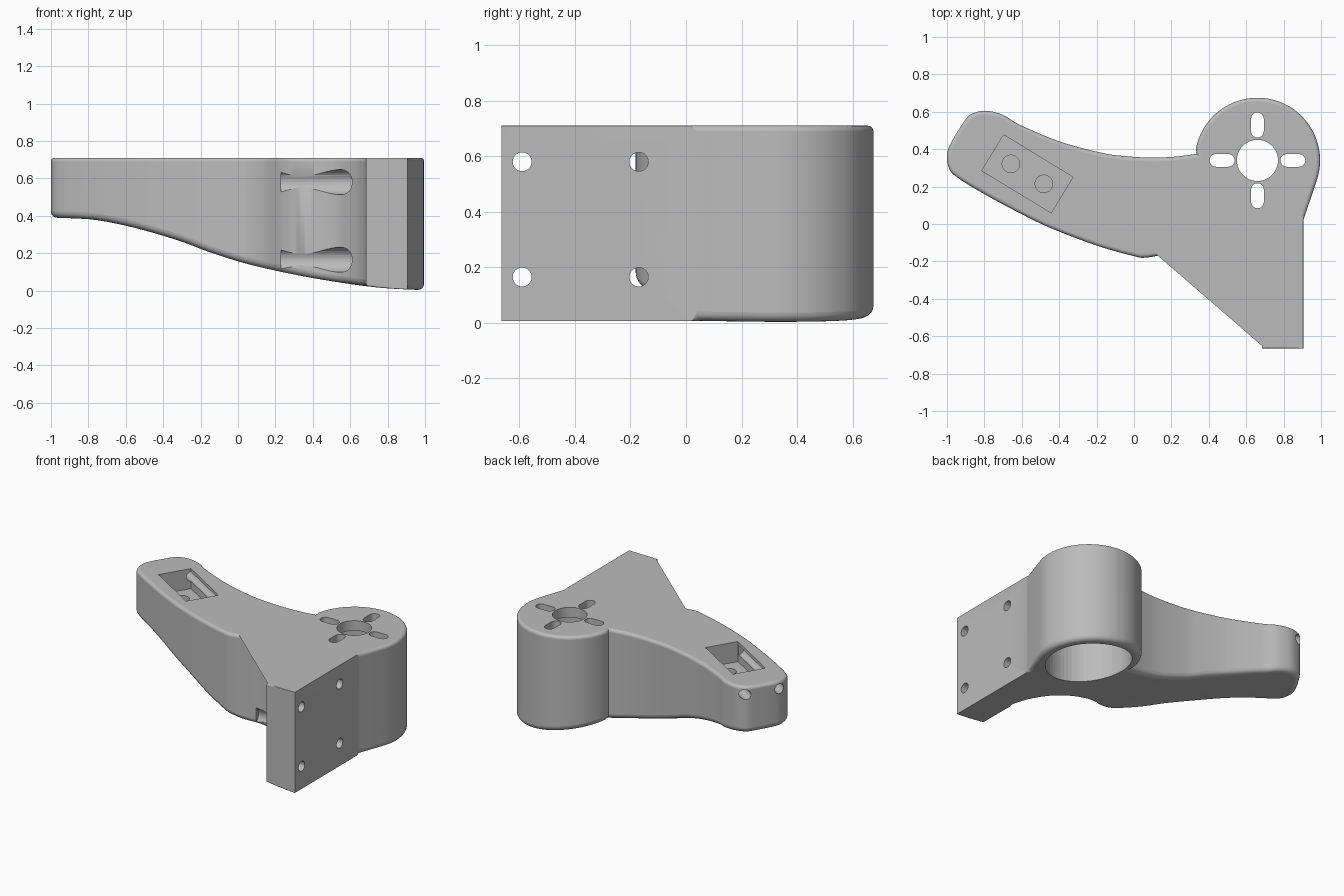
import bpy, bmesh
from math import sin, cos, pi, radians
from mathutils import Vector, Matrix

if "Cube" in bpy.data.objects:
    bpy.data.objects.remove(bpy.data.objects["Cube"])

TOP = 0.71
HUB = Vector((0.66, 0.34))
HUB_R = 0.335

grey = bpy.data.materials.new("plain grey")
grey.use_nodes = True
grey.diffuse_color = (0.5, 0.5, 0.5, 1)
grey.node_tree.nodes["Principled BSDF"].inputs["Base Color"].default_value = (0.5, 0.5, 0.5, 1)


def spline(pts, steps=5):
    """Smooth open curve through the points."""
    p = [Vector(q) for q in pts]
    p = [p[0] * 2 - p[1]] + p + [p[-1] * 2 - p[-2]]
    out = []
    for a, b, c, d in zip(p, p[1:], p[2:], p[3:]):
        for k in range(steps):
            t = k / steps
            out.append(0.5 * (2 * b + (c - a) * t + (2 * a - 5 * b + 4 * c - d) * t * t
                              + (3 * b - a - 3 * c + d) * t ** 3))
    return out + [p[-2]]


def arc(centre, r, a0, a1, n):
    return [Vector((centre[0] + r * cos(radians(a0 + (a1 - a0) * k / n)),
                    centre[1] + r * sin(radians(a0 + (a1 - a0) * k / n)))) for k in range(n + 1)]


def new_object(name, bm):
    mesh = bpy.data.meshes.new(name)
    bm.to_mesh(mesh)
    bm.free()
    mesh.materials.append(grey)
    ob = bpy.data.objects.new(name, mesh)
    bpy.context.collection.objects.link(ob)
    return ob


# Underside sweep, as height along x
under = spline([(-1.05, 0.39), (-0.9, 0.387), (-0.74, 0.375), (-0.53, 0.33), (-0.31, 0.265),
                (-0.15, 0.205), (0.06, 0.14), (0.33, 0.08), (0.6, 0.035), (0.8, 0.012), (1.05, 0)])


def floor_height(x):
    for a, b in zip(under, under[1:]):
        if x <= b.x:
            return a.y + (b.y - a.y) * (x - a.x) / (b.x - a.x)
    return 0


# Outline: mounting plate, motor hub, then the arm
arm = spline([(0.335, 0.375), (0.22, 0.36), (0.085, 0.355), (-0.06, 0.364), (-0.18, 0.382),
              (-0.395, 0.44), (-0.61, 0.53), (-0.7, 0.583), (-0.79, 0.605), (-0.86, 0.592),
              (-0.9, 0.56), (-0.975, 0.44), (-1, 0.37), (-0.988, 0.295), (-0.94, 0.245),
              (-0.8, 0.16), (-0.63, 0.068), (-0.45, -0.02), (-0.2, -0.115), (0, -0.172),
              (0.06, -0.18), (0.15, -0.163), (0.24, -0.125), (0.34, -0.11), (0.45, -0.125),
              (0.55, -0.175), (0.63, -0.265), (0.675, -0.37), (0.685, -0.45)])
outline = [Vector(p) for p in ((0.685, -0.665), (0.905, -0.665), (0.905, 0.02), (0.912, 0.04))]
outline += arc(HUB, HUB_R, -18.6, 174, 40)[:-1] + arm

# Rounding is full on the arm and hub, small on the plate
count = len(outline)
normals, weights = [], []
for i, p in enumerate(outline):
    d1 = (p - outline[i - 1]).normalized()
    d2 = (outline[(i + 1) % count] - p).normalized()
    n1, n2 = Vector((d1.y, -d1.x)), Vector((d2.y, -d2.x))
    normals.append((n1 + n2) / (1 + n1.dot(n2)))
    on_face = abs(p.x - 0.905) < 0.001 and p.y < 0.03
    weights.append(0.05 if on_face else 0.35 if p.y < -0.4 else 1)

# Body: stacked rings with rounded rims
SEG = 5
levels = [(0.035, k / SEG * pi / 2, 1) for k in range(SEG, -1, -1)]
levels += [(0.02, k / SEG * pi / 2, -1) for k in range(SEG + 1)]
bm = bmesh.new()
rings = []
for r, a, side in levels:
    ring = []
    for p, n, w in zip(outline, normals, weights):
        q = p - n * (r * w * (1 - cos(a)))
        rise = r * w * (1 - sin(a))
        ring.append(bm.verts.new((q.x, q.y, rise if side > 0 else TOP - rise)))
    rings.append(ring)
for low, high in zip(rings, rings[1:]):
    for i in range(count):
        j = (i + 1) % count
        bm.faces.new((low[i], low[j], high[j], high[i]))
caps = [bm.faces.new(rings[0][::-1]), bm.faces.new(rings[-1])]
for k in (0, SEG, SEG + 1, 2 * SEG + 1):
    for i in range(count):
        bm.edges.get((rings[k][i], rings[k][(i + 1) % count])).smooth = False
bmesh.ops.triangulate(bm, faces=caps)
for k in range(-19, 20):
    bmesh.ops.bisect_plane(bm, geom=bm.verts[:] + bm.edges[:] + bm.faces[:], dist=1e-5,
                           plane_co=(k * 0.05 + 0.003, 0, 0), plane_no=(1, 0, 0))
for v in bm.verts:
    if v.co.z < 0.3:
        v.co.z += floor_height(v.co.x)
body = new_object("motor_arm_body", bm)

cutters = []


def cut(name, pts, z0, z1, matrix=Matrix()):
    """Subtract a straight prism from the body."""
    cb = bmesh.new()
    low = [cb.verts.new((p[0], p[1], z0)) for p in pts]
    high = [cb.verts.new((p[0], p[1], z1)) for p in pts]
    cb.faces.new(low[::-1])
    cb.faces.new(high)
    for i in range(len(pts)):
        j = (i + 1) % len(pts)
        cb.faces.new((low[i], low[j], high[j], high[i]))
    cb.transform(matrix)
    ob = new_object(name, cb)
    ob.hide_render = True
    mod = body.modifiers.new(name, "BOOLEAN")
    mod.operation, mod.solver, mod.object = "DIFFERENCE", "EXACT", ob
    cutters.append(ob)


def circle(r, n=32, centre=(0, 0)):
    return arc(centre, r, 0, 360, n)[:-1]


def cut_rod(name, start, end, r, n=32):
    d = Vector(end) - Vector(start)
    m = Matrix.Translation(start) @ d.to_track_quat("Z", "Y").to_matrix().to_4x4()
    cut(name, circle(r, n), 0, d.length, m)


# Hub: bore from below, shaft hole and four radial slots
cut("hub_bore", circle(0.275, 64, HUB), -0.1, TOP - 0.07)
cut("shaft_hole", circle(0.11, 48, HUB), 0.55, 0.8)
slot = arc((0.222, 0), 0.034, -90, 90, 10) + arc((0.156, 0), 0.034, 90, 270, 10)
for k in range(4):
    cut("screw_slot", slot, 0.55, 0.8,
        Matrix.Translation((HUB.x, HUB.y, 0)) @ Matrix.Rotation(k * pi / 2, 4, "Z"))

# Plate: four screw holes with counterbores reaching past the arm
for y in (-0.59, -0.17):
    for z in (0.165, 0.58):
        cut_rod("counterbore", (0.23, y, z), (0.8, y, z), 0.067)
        cut_rod("plate_hole", (0.75, y, z), (1, y, z), 0.034)

# Arm: angled pocket with two blind holes and two side channels
place = Matrix.Translation((-0.57, 0.268, 0)) @ Matrix.Rotation(radians(-31.3), 4, "Z")
cut("pocket", [(-0.217, -0.112), (0.217, -0.112), (0.217, 0.112), (-0.217, 0.112)], 0.57, 0.8, place)
for x in (-0.103, 0.103):
    cut("blind_hole", circle(0.047, 32, (x, 0)), 0.5, 0.65, place)
for y in (-0.116, 0.116):
    cut_rod("side_channel", place @ Vector((-0.6, y, 0.655)), place @ Vector((0.21, y, 0.655)), 0.034, 24)

# Apply the cuts and shade
graph = bpy.context.evaluated_depsgraph_get()
final = bpy.data.meshes.new_from_object(body.evaluated_get(graph))
body.modifiers.clear()
body.data = final
for ob in cutters:
    bpy.data.objects.remove(ob)
final.materials.clear()
final.materials.append(grey)
for poly in final.polygons:
    poly.material_index = 0
for ob in bpy.context.selected_objects:
    ob.select_set(False)
body.select_set(True)
bpy.context.view_layer.objects.active = body
bpy.ops.object.shade_smooth_by_angle(angle=radians(30))
